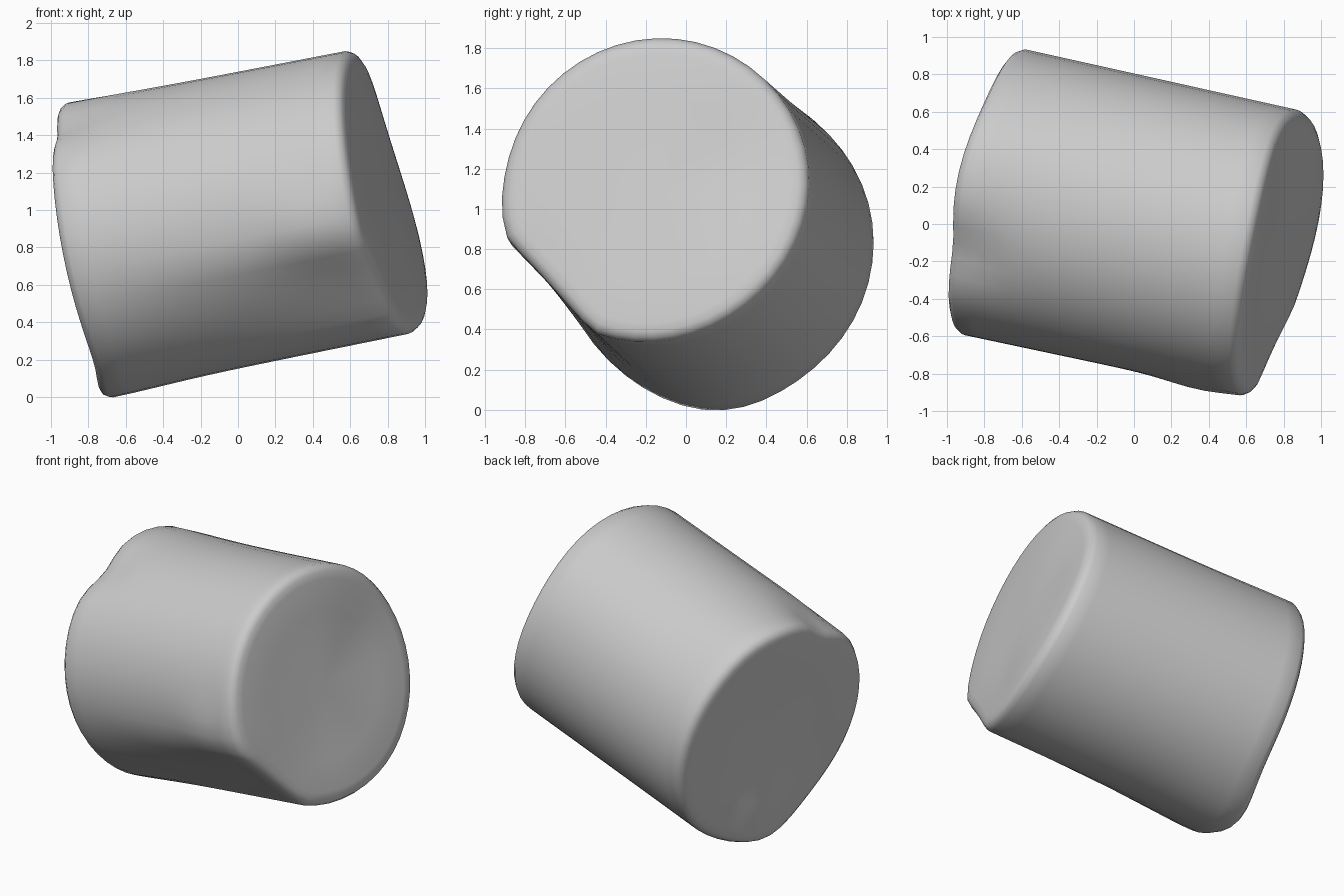
import bpy, bmesh, math
from mathutils import Vector

if "Cube" in bpy.data.objects:
    bpy.data.objects.remove(bpy.data.objects["Cube"])

grey = bpy.data.materials.new("plain grey")
grey.use_nodes = True
colour = (0.6, 0.6, 0.6, 1)
grey.diffuse_color = colour
grey.node_tree.nodes["Principled BSDF"].inputs["Base Color"].default_value = colour

# Tilted axis of the drum
low_end = Vector((-0.79, 0.18, 0.79))
high_end = Vector((0.775, -0.16, 1.10))
axis = (high_end - low_end).normalized()
length = (high_end - low_end).length
across = (Vector((0, 1, 0)) - axis * axis.y).normalized()
upward = axis.cross(across)
SIDES = 48


def near(angle, centre, width):
    """Soft falloff around one direction on the wall, in degrees."""
    d = (angle - math.radians(centre) + math.pi) % math.tau - math.pi
    return math.exp(-(d / math.radians(width)) ** 2)


def bump(angle, t, centre, width, at, spread):
    """Soft falloff around one spot on the wall."""
    return near(angle, centre, width) * math.exp(-((t - at) / spread) ** 2)


def wall_radius(angle, t):
    r = 0.782 - 0.008 * t
    # Flattened side near the high end
    d = (angle - math.radians(221) + math.pi) % math.tau - math.pi
    if abs(d) < 0.7:
        fade = min(1, max(0, (t - 0.1) / 0.8))
        r += (min(r, 0.705 / math.cos(d)) - r) * fade
    # Swollen ridge above it, pinch and raised lips at the low end
    r += 0.035 * bump(angle, t, 188, 14, 0.83, 0.14)
    r -= 0.065 * bump(angle, t, 115, 14, 0.0, 0.16)
    r += 0.025 * bump(angle, t, 70, 20, 0.0, 0.3)
    r += 0.02 * bump(angle, t, 265, 25, 0.0, 0.25)
    return r


def end_shift(angle, t):
    """Uneven rims: how far the wall is drawn out along the axis."""
    low = -0.09 * near(angle, 268, 26) - 0.03 * near(angle, 85, 25)
    high = 0.05 * near(angle, 295, 45) - 0.05 * near(angle, 25, 40)
    return low * (1 - t) ** 2 + high * t ** 2


# Lathed profile: (distance along axis, inset from wall), rounded at both rims
rim = [(0, 0.3), (0, 0.09), (0.006, 0.045), (0.02, 0.018), (0.05, 0)]
steps = 16
body = [(0.05 + (length - 0.1) * i / steps, 0) for i in range(1, steps)]
profile = rim + body + [(length - s, inset) for s, inset in reversed(rim)]

bm = bmesh.new()
rings = []
for s, inset in profile:
    ring = []
    t = s / length
    for i in range(SIDES):
        a = math.tau * i / SIDES
        r = wall_radius(a, t) - inset
        along = s + end_shift(a, t) * (1 - inset / 0.8)
        ring.append(bm.verts.new(low_end + axis * along + (across * math.cos(a) + upward * math.sin(a)) * r))
    rings.append(ring)
for a, b in zip(rings, rings[1:]):
    for i in range(SIDES):
        j = (i + 1) % SIDES
        bm.faces.new((a[i], a[j], b[j], b[i]))
for ring, centre in ((rings[0], low_end), (rings[-1], high_end)):
    hub = bm.verts.new(centre)
    for i in range(SIDES):
        bm.faces.new((hub, ring[i], ring[(i + 1) % SIDES]))
bmesh.ops.recalc_face_normals(bm, faces=bm.faces)
for f in bm.faces:
    f.smooth = True

mesh = bpy.data.meshes.new("dented_drum")
bm.to_mesh(mesh)
bm.free()
mesh.materials.append(grey)
drum = bpy.data.objects.new("dented_drum", mesh)
bpy.context.collection.objects.link(drum)
